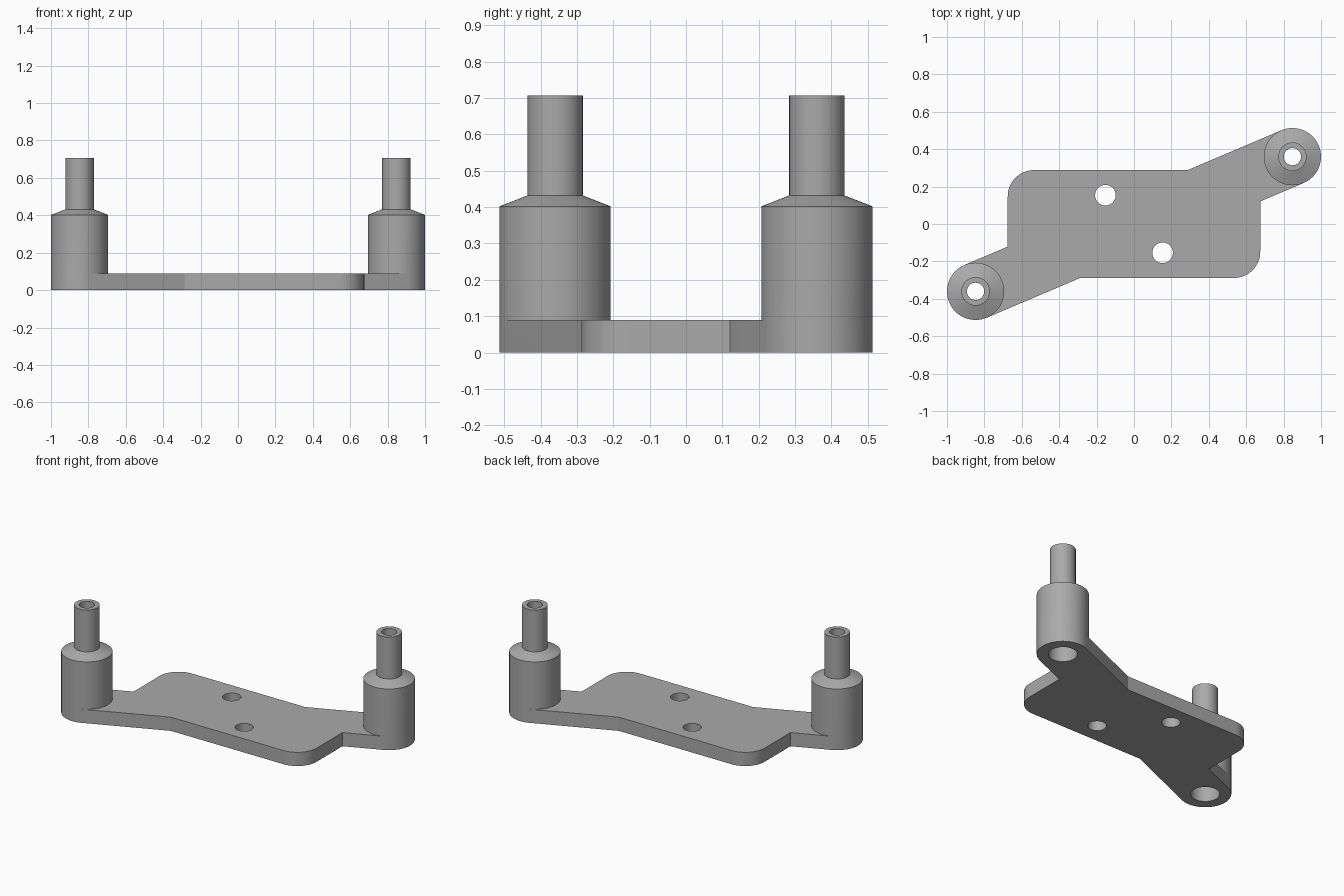
import bpy, bmesh
from math import pi, sin, cos, tan, atan2, radians
from mathutils import Matrix, Vector

cube = bpy.data.objects.get("Cube")
if cube:
    bpy.data.objects.remove(cube, do_unlink=True)

POST = Vector((0.847, 0.36))     # post centre, repeated by a half turn
R = 0.153                        # post radius and half the arm width
ANGLE = atan2(POST.y, POST.x)
HX, HY, CORNER, THICK = 0.675, 0.288, 0.14, 0.09
SEG = 64

grey = bpy.data.materials.new("Plain grey")
grey.use_nodes = True
colour = (0.40, 0.40, 0.40, 1)
grey.diffuse_color = colour
grey.node_tree.nodes["Principled BSDF"].inputs["Base Color"].default_value = colour


def make(name, bm):
    bmesh.ops.recalc_face_normals(bm, faces=bm.faces)
    mesh = bpy.data.meshes.new(name)
    bm.to_mesh(mesh)
    bm.free()
    mesh.materials.append(grey)
    ob = bpy.data.objects.new(name, mesh)
    bpy.context.collection.objects.link(ob)
    return ob


def arc(cx, cy, r, start, end, n):
    return [(cx + r * cos(start + (end - start) * i / n),
             cy + r * sin(start + (end - start) * i / n)) for i in range(n + 1)]


def turned(name, profile, x, y):
    """Solid of revolution from (radius, height) pairs."""
    bm = bmesh.new()
    rings = [[bm.verts.new((px, py, z)) for px, py in
              arc(x, y, r, ANGLE, ANGLE + 2 * pi, SEG)[:-1]] for r, z in profile]
    for a, b in zip(rings, rings[1:]):
        for i in range(SEG):
            j = (i + 1) % SEG
            bm.faces.new((a[i], a[j], b[j], b[i]))
    bm.faces.new(rings[0])
    bm.faces.new(rings[-1])
    return make(name, bm)


def combine(target, tool, operation):
    mod = target.modifiers.new(operation.title(), 'BOOLEAN')
    mod.operation, mod.solver, mod.object = operation, 'EXACT', tool
    tool.hide_render = True
    bpy.context.view_layer.objects.active = target
    bpy.ops.object.modifier_apply(modifier=mod.name)
    bpy.data.objects.remove(tool, do_unlink=True)


# Plate outline: one half, then the same half turned around the centre
offset = R / cos(ANGLE)
half = [((HY - offset) / tan(ANGLE), HY)]
half += arc(POST.x, POST.y, R, ANGLE + pi / 2, ANGLE - pi / 2, SEG // 2)
half.append((HX, HX * tan(ANGLE) - offset))
half += arc(HX - CORNER, CORNER - HY, CORNER, 0, -pi / 2, 16)
outline = half + [(-x, -y) for x, y in half]

bm = bmesh.new()
base = bm.faces.new([bm.verts.new((x, y, 0)) for x, y in outline])
top = bmesh.ops.extrude_face_region(bm, geom=[base])["geom"]
bmesh.ops.translate(bm, vec=(0, 0, THICK),
                    verts=[v for v in top if isinstance(v, bmesh.types.BMVert)])
bracket = make("mounting_bracket", bm)

# Stepped posts, their bores, and the plate holes
for s in (1, -1):
    x, y = POST * s
    combine(bracket, turned("post", [(R, 0), (R, 0.402), (0.076, 0.432), (0.076, 0.707)], x, y), 'UNION')
for s in (1, -1):
    x, y = POST * s
    combine(bracket, turned("bore", [(0.085, -0.1), (0.085, 0.35), (0.046, 0.35), (0.046, 0.8)], x, y), 'DIFFERENCE')
    combine(bracket, turned("plate_hole", [(0.055, -0.1), (0.055, 0.2)], 0.153 * s, -0.154 * s), 'DIFFERENCE')

# Smooth the round walls, keep the rims sharp
bpy.ops.object.select_all(action='DESELECT')
bracket.select_set(True)
bpy.context.view_layer.objects.active = bracket
bpy.ops.object.shade_smooth_by_angle(angle=radians(15))
